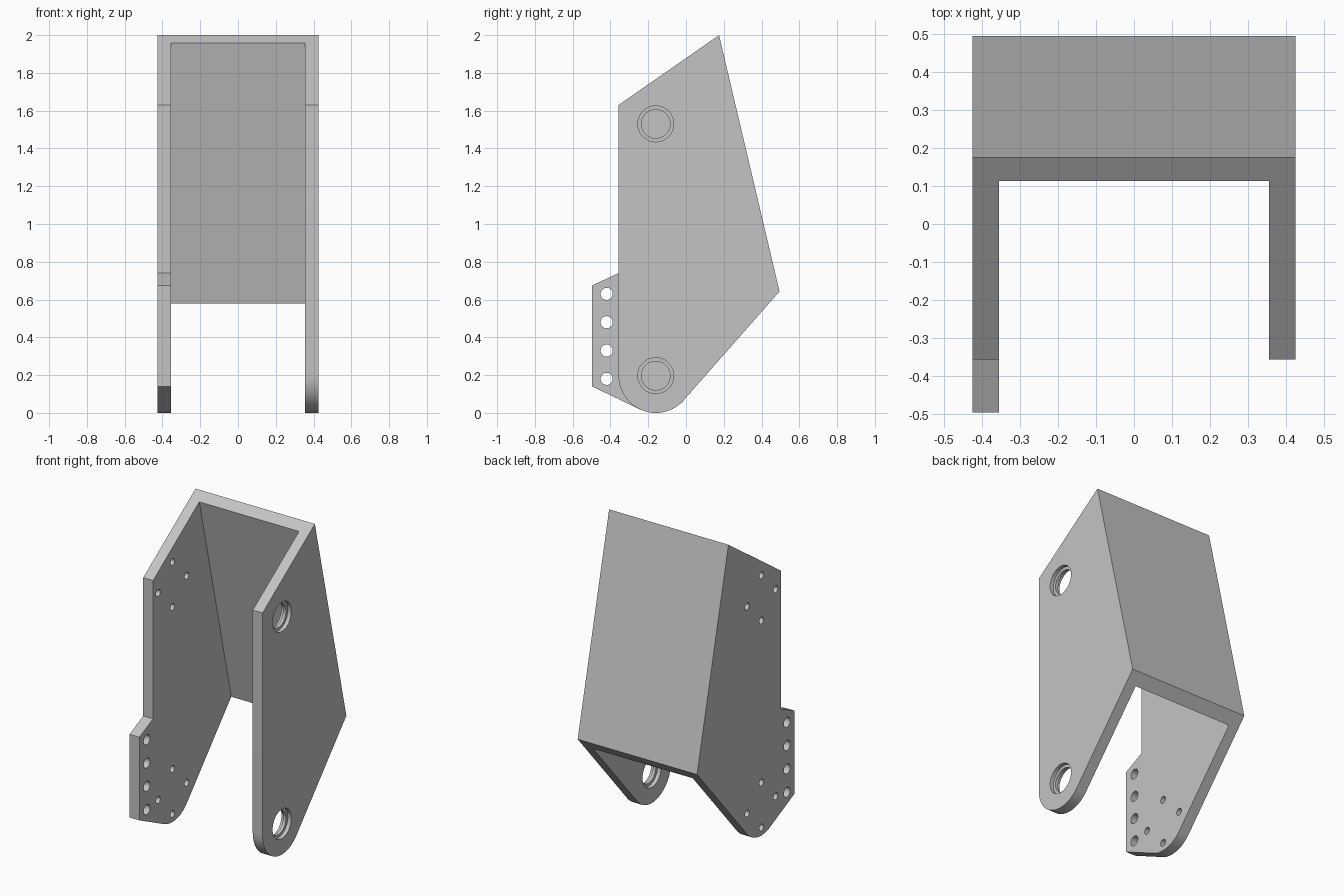
import bpy, bmesh, math
from mathutils import Matrix, Vector

cube = bpy.data.objects.get("Cube")
if cube:
    bpy.data.objects.remove(cube, do_unlink=True)

# One plain grey metal
grey = bpy.data.materials.new("grey_metal")
grey.use_nodes = True
colour = (0.55, 0.55, 0.55, 1)
grey.diffuse_color = colour
grey.node_tree.nodes["Principled BSDF"].inputs["Base Color"].default_value = colour

HALF, THICK = 0.425, 0.07
R = 0.197                                  # rounded foot radius
FOOT, HEAD = Vector((-0.16, R)), Vector((-0.16, 1.53))
TOP, REAR = Vector((0.175, 2.0)), Vector((0.495, 0.643))
FRONT = FOOT.x - R
SHOULDER = Vector((FRONT, 1.63))


def circle(centre, radius, n=48):
    return [centre + radius * Vector((math.cos(a), math.sin(a)))
            for a in (math.tau * i / n for i in range(n))]


def tangent_angle(point, side):
    """Angle on the foot circle where a line from the point touches it."""
    d = point - FOOT
    return math.atan2(d.y, d.x) + side * math.acos(R / d.length)


def foot_arc(start, end, n=24):
    return [FOOT + R * Vector((math.cos(a), math.sin(a)))
            for a in (start + (end - start) * i / n for i in range(n + 1))]


def plate(name, loops, x0, x1):
    """Extrude a side profile (y, z) with holes from x0 to x1."""
    curve = bpy.data.curves.new(name, "CURVE")
    curve.dimensions, curve.fill_mode = "2D", "BOTH"
    curve.extrude = (x1 - x0) / 2
    for loop in loops:
        spline = curve.splines.new("POLY")
        spline.points.add(len(loop) - 1)
        for p, co in zip(spline.points, loop):
            p.co = (co[0], co[1], 0, 1)
        spline.use_cyclic_u = True
    temp = bpy.data.objects.new(name + "_profile", curve)
    bpy.context.collection.objects.link(temp)
    bpy.context.view_layer.update()
    deps = bpy.context.evaluated_depsgraph_get()
    mesh = bpy.data.meshes.new_from_object(temp.evaluated_get(deps))
    bpy.data.objects.remove(temp, do_unlink=True)

    # Turn the profile upright and weld the caps to the walls
    turn = Matrix(((0, 0, 1, (x0 + x1) / 2), (1, 0, 0, 0), (0, 1, 0, 0), (0, 0, 0, 1)))
    bm = bmesh.new()
    bm.from_mesh(mesh)
    bm.transform(turn)
    bmesh.ops.remove_doubles(bm, verts=bm.verts, dist=0.0001)
    bmesh.ops.recalc_face_normals(bm, faces=bm.faces)
    bm.to_mesh(mesh)
    bm.free()
    mesh.materials.clear()
    mesh.materials.append(grey)
    obj = bpy.data.objects.new(name, mesh)
    bpy.context.collection.objects.link(obj)
    bpy.ops.object.select_all(action="DESELECT")
    obj.select_set(True)
    bpy.context.view_layer.objects.active = obj
    bpy.ops.object.shade_smooth_by_angle(angle=math.radians(25))
    return obj


rear_touch = tangent_angle(REAR, -1)

# Left side plate with two large pin holes
left = [SHOULDER] + foot_arc(-math.pi, rear_touch) + [REAR, TOP]
plate("left_side_plate", [left, circle(FOOT, 0.095), circle(HEAD, 0.095)],
      HALF - THICK, HALF)

# Retaining lips midway through the pin holes
for name, centre in (("lower", FOOT), ("upper", HEAD)):
    plate(name + "_pin_lip", [circle(centre, 0.095), circle(centre, 0.076)],
          HALF - 0.045, HALF - 0.025)

# Right side plate with front tab, tab holes and bolt patterns
tab_low, tab_high = Vector((-0.497, 0.14)), Vector((-0.497, 0.675))
front_touch = tangent_angle(tab_low, 1)
if front_touch > 0:
    front_touch -= math.tau
right = [SHOULDER, Vector((FRONT, 0.74)), tab_high, tab_low]
right += foot_arc(front_touch, rear_touch) + [REAR, TOP]
holes = [circle(Vector((-0.42, 0.18 + 0.15 * i)), 0.032, 32) for i in range(4)]
for centre in (FOOT, HEAD):
    holes += [circle(c, 0.022, 24) for c in circle(centre, 0.145, 4)]
plate("right_side_plate", [right] + holes, -HALF, THICK - HALF)

# Sloping back wall, its ends trimmed along the side plate edges
wall = (REAR - TOP).normalized()
inward = Vector((wall.y, -wall.x))
if inward.x > 0:
    inward = -inward


def trimmed(corner, neighbour):
    edge = (neighbour - corner).normalized()
    return corner + edge * (THICK / edge.dot(inward))


rear_edge = FOOT + R * Vector((math.cos(rear_touch), math.sin(rear_touch)))
plate("back_wall", [[TOP, trimmed(TOP, SHOULDER), trimmed(REAR, rear_edge), REAR]],
      THICK - HALF, HALF - THICK)
